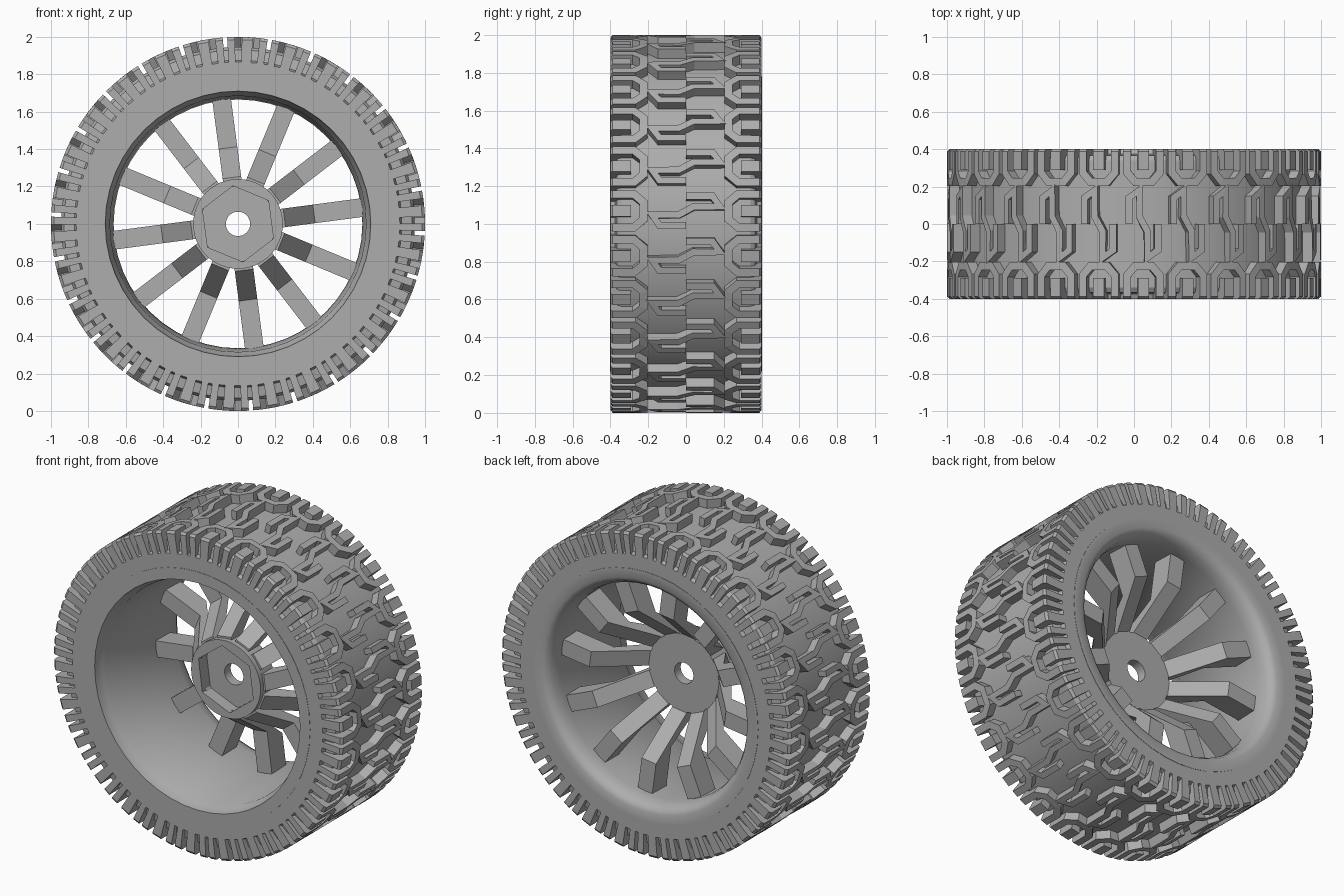
import bpy
import bmesh
from math import cos, sin, pi, radians
from mathutils import Vector

cube = bpy.data.objects.get("Cube")
if cube:
    bpy.data.objects.remove(cube, do_unlink=True)

AXLE = 1.0            # height of the wheel centre
PHASE = radians(7.5)  # turn of the hub and spokes
UNITS = 26            # tread repeats round the tyre
DEPTH = 0.945         # tread groove floor radius

grey = bpy.data.materials.new("light grey")
grey.use_nodes = True
grey.diffuse_color = (0.42, 0.42, 0.42, 1)
grey.node_tree.nodes["Principled BSDF"].inputs["Base Color"].default_value = grey.diffuse_color


def polar(r, a, y):
    return (r * cos(a), y, AXLE + r * sin(a))


def finish(name, bm, smooth=None):
    bmesh.ops.recalc_face_normals(bm, faces=bm.faces)
    mesh = bpy.data.meshes.new(name)
    bm.to_mesh(mesh)
    bm.free()
    mesh.materials.append(grey)
    ob = bpy.data.objects.new(name, mesh)
    bpy.context.collection.objects.link(ob)
    if smooth:
        bpy.ops.object.select_all(action="DESELECT")
        ob.select_set(True)
        bpy.context.view_layer.objects.active = ob
        bpy.ops.object.shade_smooth_by_angle(angle=radians(smooth))
    return ob


def lathe(name, profile, segs, smooth=30, hexed=()):
    """Closed ring from (radius, y) points; rows in hexed become hexagons."""
    bm = bmesh.new()
    rings = []
    for i, (r, y) in enumerate(profile):
        ring = []
        for s in range(segs):
            t = 2 * pi * s / segs
            k = cos(pi / 6) / cos(t % (pi / 3) - pi / 6) if i in hexed else 1
            ring.append(bm.verts.new(polar(r * k, t + PHASE + pi / 2, y)))
        rings.append(ring)
    for i, a in enumerate(rings):
        b = rings[(i + 1) % len(rings)]
        for s in range(segs):
            n = (s + 1) % segs
            bm.faces.new((a[s], a[n], b[n], b[s]))
    return finish(name, bm, smooth)


def prism(bm, low, high):
    """Solid between two matching outlines."""
    a = [bm.verts.new(p) for p in low]
    b = [bm.verts.new(p) for p in high]
    bm.faces.new(a)
    bm.faces.new(b[::-1])
    for i in range(len(a)):
        j = (i + 1) % len(a)
        bm.faces.new((a[i], a[j], b[j], b[i]))


def ribbon(bm, path, width, angle):
    """Raised mitred strip following (y, u) points on the tyre surface."""
    pts = [Vector(p) for p in path]
    sides = ([], [])
    for i, p in enumerate(pts):
        before = (p - pts[i - 1]).normalized() if i else None
        after = (pts[i + 1] - p).normalized() if i < len(pts) - 1 else before
        before = before or after
        n0, n1 = (Vector((-d.y, d.x)) for d in (before, after))
        miter = (n0 + n1).normalized()
        miter *= width / 2 / max(miter.dot(n0), 0.5)
        sides[0].append(p + miter)
        sides[1].append(p - miter)
    for i in range(len(pts) - 1):
        quad = (sides[0][i], sides[0][i + 1], sides[1][i + 1], sides[1][i])
        prism(bm, *[[polar(r, angle + q.y, q.x) for q in quad] for r in (DEPTH - 0.02, 1.0)])


# Tyre carcass with recessed shoulders
half = [(0.775, 0.4), (0.865, 0.4), (0.875, 0.375), (0.93, 0.365), (DEPTH, 0.34)]
lathe("tyre_carcass", half + [(r, -y) for r, y in reversed(half)], 104, 25)

# Tread: zigzag lugs in the middle, forked lugs on both shoulders
bm = bmesh.new()
zig = [(0.0, 0.078), (0.14, 0.078), (0.18, 0.022), (0.04, 0.022)]
zig += [(-y, -u) for y, u in reversed(zig)]
fork = [(0.37, 0.088), (0.275, 0.088), (0.225, 0.045),
        (0.225, -0.045), (0.275, -0.088), (0.37, -0.088)]
shoulder = [(0.35, 0.86), (0.35, 1.0), (0.388, 1.0), (0.4, 0.985), (0.4, 0.86)]
for k in range(UNITS):
    angle = 2 * pi * k / UNITS + 0.07
    ribbon(bm, zig, 0.036, angle)
    for side in (-1, 1):
        ribbon(bm, [(side * y, u) for y, u in fork], 0.042, angle)
        ribbon(bm, [(side * 0.29, 0), (side * 0.37, 0)], 0.06, angle)
        for u, w in ((-0.088, 0.021), (0, 0.03), (0.088, 0.021)):
            prism(bm, *[[polar(r, angle + e, side * y) for y, r in shoulder]
                        for e in (u - w, u + w)])
finish("tread_lugs", bm)

# Rim barrel with front lip and rounded back edge
lathe("rim_barrel", [
    (0.78, -0.402), (0.71, -0.402), (0.7, -0.34), (0.685, -0.32), (0.665, 0.3),
    (0.675, 0.355), (0.695, 0.388), (0.72, 0.402), (0.78, 0.402)], 48, 35)

# Hub with hexagonal socket and axle hole
lathe("hub", [(0.24, -0.12), (0.24, 0.02), (0.065, 0.02), (0.065, -0.04),
              (0.205, -0.04), (0.205, -0.12)], 48, 30, hexed=(4, 5))

# Twelve cranked spokes
bm = bmesh.new()
crank = [(0.2, -0.09), (0.25, -0.09), (0.41, 0.14), (0.685, 0.14),
         (0.685, 0.28), (0.47, 0.28), (0.24, 0.02), (0.2, 0.015)]
for k in range(12):
    a = PHASE + k * pi / 6
    outlines = []
    for w in (-0.05, 0.05):
        outlines.append([(r * cos(a) - w * sin(a), y, AXLE + r * sin(a) + w * cos(a))
                         for r, y in crank])
    prism(bm, *outlines)
finish("spokes", bm)
